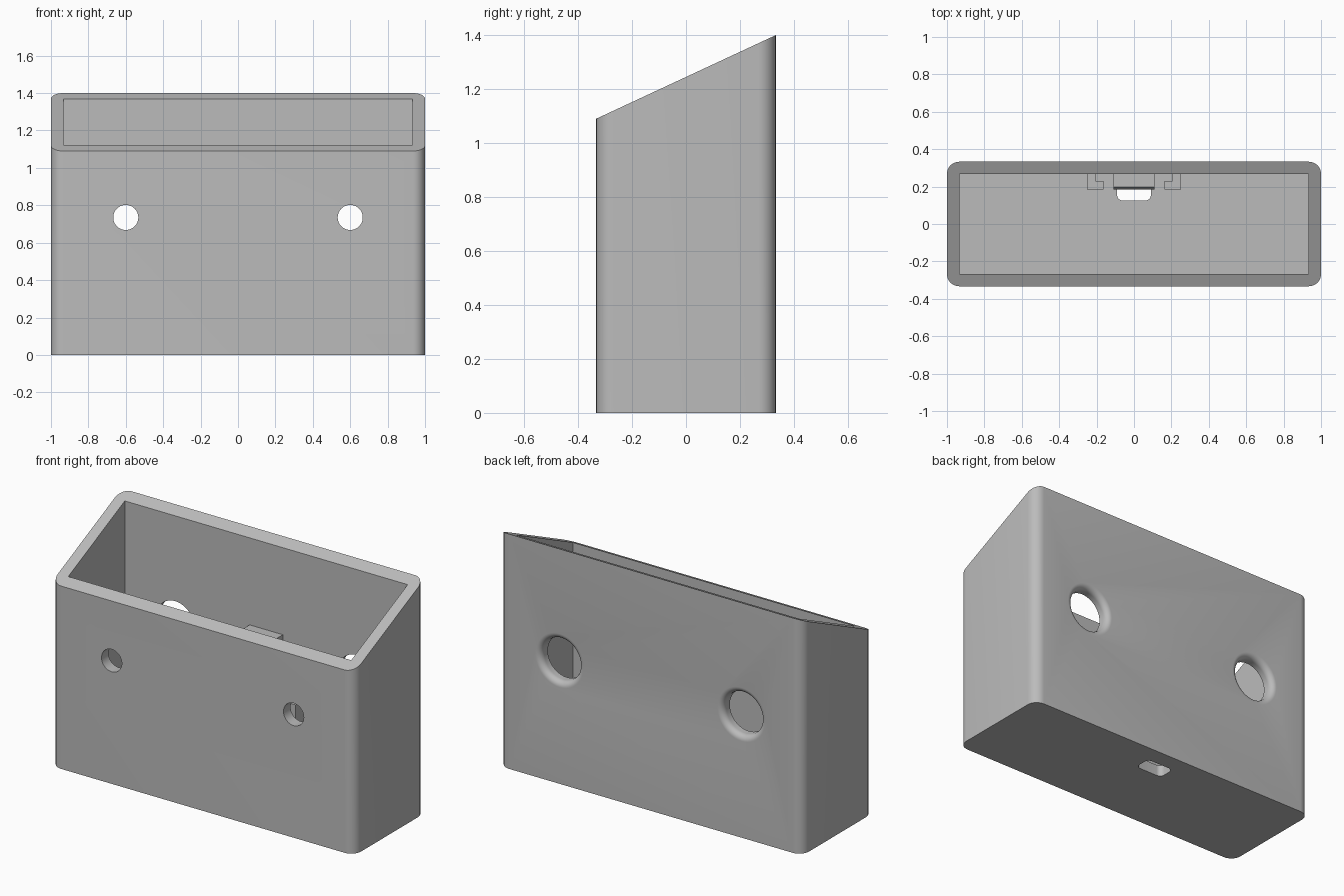
import bpy, bmesh, math
from mathutils import Vector

W, D, WALL, RADIUS = 1.0, 0.333, 0.067, 0.065   # half width, half depth, wall, corner radius
FRONT_H, BACK_H = 1.09, 1.40
HOLE_X, HOLE_Z = 0.6, 0.735

if "Cube" in bpy.data.objects:
    bpy.data.objects.remove(bpy.data.objects["Cube"], do_unlink=True)

grey = bpy.data.materials.new("matte_grey")
grey.use_nodes = True
grey.diffuse_color = (0.5, 0.5, 0.5, 1)
grey.node_tree.nodes["Principled BSDF"].inputs["Base Color"].default_value = (0.5, 0.5, 0.5, 1)


def loft(name, rings):
    """Skin a list of equal-length point rings and cap both ends."""
    bm = bmesh.new()
    loops = [[bm.verts.new(p) for p in ring] for ring in rings]
    n = len(loops[0])
    for a, b in zip(loops, loops[1:]):
        for i in range(n):
            j = (i + 1) % n
            bm.faces.new((a[i], a[j], b[j], b[i]))
    bm.faces.new(loops[0][::-1])
    bm.faces.new(loops[-1])
    bmesh.ops.recalc_face_normals(bm, faces=bm.faces[:])
    mesh = bpy.data.meshes.new(name)
    bm.to_mesh(mesh)
    bm.free()
    mesh.materials.append(grey)
    obj = bpy.data.objects.new(name, mesh)
    bpy.context.collection.objects.link(obj)
    return obj


def rounded_rect(x0, x1, y0, y1, r, steps=8):
    corners = [(x1 - r, y1 - r), (x0 + r, y1 - r), (x0 + r, y0 + r), (x1 - r, y0 + r)]
    pts = []
    for k, (cx, cy) in enumerate(corners):
        for s in range(steps + 1):
            t = math.pi / 2 * (k + s / steps)
            pts.append((cx + r * math.cos(t), cy + r * math.sin(t)))
    return pts


def prism(name, outline, bottom, top):
    """Extrude an xy outline; top may be a function of y."""
    height = top if callable(top) else lambda y: top
    return loft(name, [[(x, y, bottom) for x, y in outline],
                       [(x, y, height(y)) for x, y in outline]])


def lathe_y(name, x, z, profile, sides=48):
    """Turn (radius, y) pairs around an axis along y."""
    angles = [2 * math.pi * i / sides for i in range(sides)]
    return loft(name, [[(x + r * math.cos(t), y, z + r * math.sin(t)) for t in angles]
                       for r, y in profile])


def slope(y):
    return FRONT_H + (BACK_H - FRONT_H) * (y + D) / (2 * D)


# Outer shell with a sloping top
shell = prism("box_shell", rounded_rect(-W, W, -D, D, RADIUS), 0, slope)

# Cutters: cavity, cable slot, front screw holes, rounded back holes
ix, iy = W - WALL, D - WALL
cutters = [
    prism("cavity_cutter", [(-ix, -iy), (ix, -iy), (ix, iy), (-ix, iy)], WALL, 2),
    prism("slot_cutter", rounded_rect(-0.09, 0.09, 0.125, 0.23, 0.03), -0.1, 0.1),
]
fillet = 0.035
arc = [math.pi / 2 * i / 8 for i in range(9)]
back_profile = [(0.125, 0.2)]
back_profile += [(0.16 - fillet * math.cos(t), D - fillet + fillet * math.sin(t)) for t in arc]
back_profile += [(0.16, D + 0.05)]
for x in (-HOLE_X, HOLE_X):
    cutters.append(lathe_y("front_hole_cutter", x, HOLE_Z, [(0.067, -0.4), (0.067, -0.2)]))
    cutters.append(lathe_y("back_hole_cutter", x, HOLE_Z, back_profile))

bpy.context.view_layer.objects.active = shell
for cutter in cutters:
    cutter.hide_render = True
    mod = shell.modifiers.new(cutter.name, "BOOLEAN")
    mod.operation = "DIFFERENCE"
    mod.solver = "EXACT"
    mod.object = cutter
    bpy.ops.object.modifier_apply(modifier=mod.name)
    bpy.data.objects.remove(cutter, do_unlink=True)

# L-shaped board rails on the inside of the back wall
wall_y = iy + 0.01
rail = [(0.25, wall_y), (0.25, 0.185), (0.163, 0.185), (0.163, 0.23), (0.207, 0.23), (0.207, wall_y)]
for side, name in ((1, "left_board_rail"), (-1, "right_board_rail")):
    prism(name, [(side * x, y) for x, y in rail], WALL - 0.01, 0.5)

# Retaining catch above the rails, with a slightly raked front
catch = [(wall_y, 0.85), (0.197, 0.85), (0.185, 0.82), (0.185, 0.79), (wall_y, 0.74)]
loft("board_catch", [[(x, y, z) for y, z in catch] for x in (-0.11, 0.11)])

# Smooth the rounded corners and holes, keep other edges sharp
bpy.ops.object.select_all(action="DESELECT")
shell.select_set(True)
bpy.ops.object.shade_smooth_by_angle(angle=math.radians(30))
